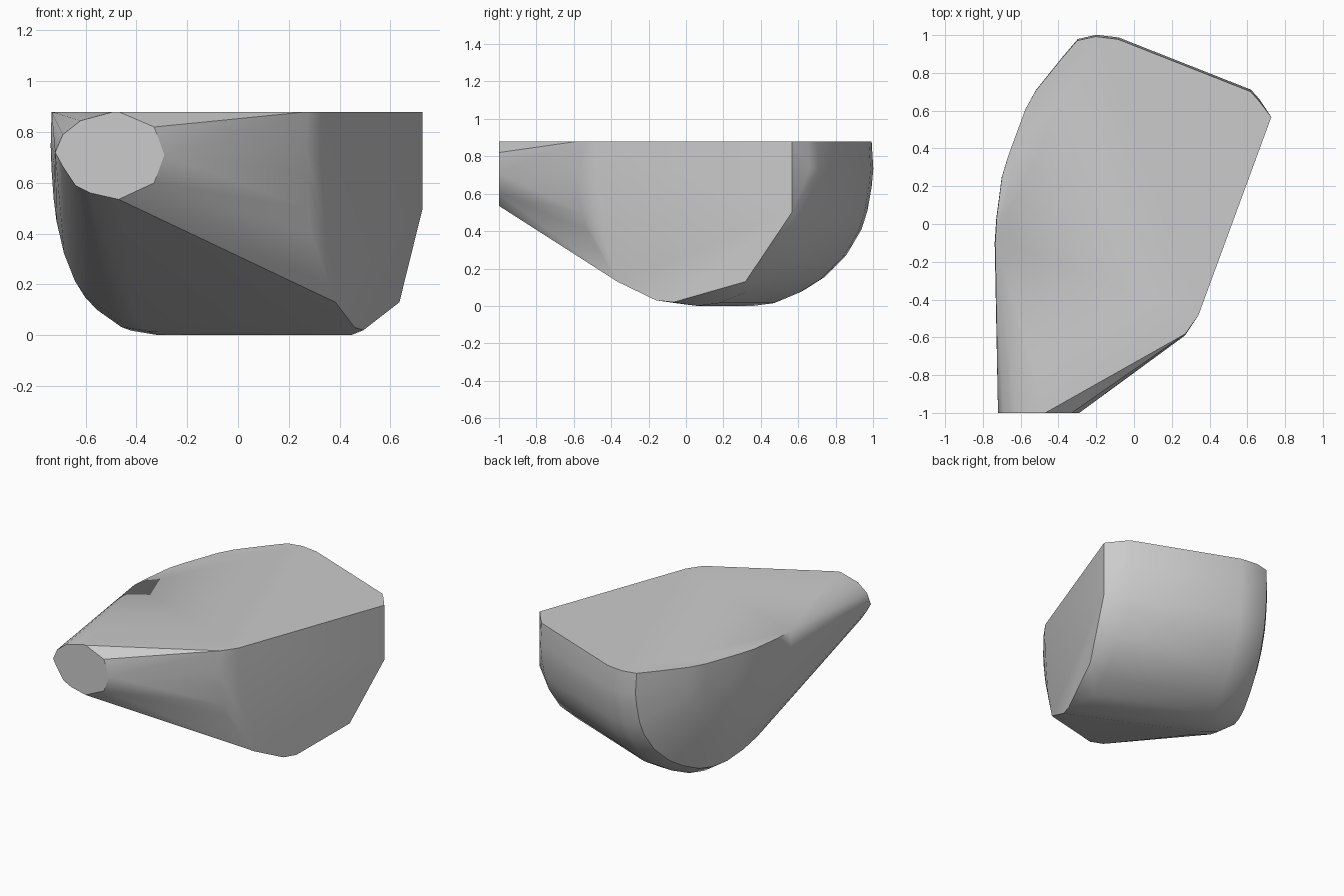
import bpy, bmesh, math
from mathutils import Vector

cube = bpy.data.objects.get("Cube")
if cube:
    bpy.data.objects.remove(cube, do_unlink=True)

TOP = 0.88
grey = bpy.data.materials.new("light_grey")
grey.use_nodes = True
colour = (0.6, 0.6, 0.6, 1)
grey.diffuse_color = colour
grey.node_tree.nodes["Principled BSDF"].inputs["Base Color"].default_value = colour

# Body frame: the drum runs along AXIS and is as wide as WIDE
ORIGIN = Vector((0.445, 0.06, 0))
AXIS = Vector((-0.93, 0.367, 0))
WIDE = Vector((0.345, 0.938, 0))


def place(s, t, z):
    return ORIGIN + AXIS * s + WIDE * t + Vector((0, 0, z))


points = []

# Flat side face, as (across, height)
side_face = [(0.575, TOP), (0.575, 0.5), (0.31, 0.13), (-0.1, 0.02), (-0.2, 0.03),
             (-0.42, 0.13), (-0.5, 0.35), (-0.54, 0.65), (-0.545, TOP)]
points += [place(-0.09, t, z) for t, z in side_face]

# Half-round drum, as (half width, depth below the rim)
profile = [(0.66, 0), (0.67, 0.15), (0.66, 0.25), (0.635, 0.38), (0.6, 0.48),
           (0.51, 0.62), (0.38, 0.74), (0.26, 0.81), (0.12, 0.865), (0, 0.88)]
# Rings along the drum, as (distance, width scale, depth scale, tilt)
rings = [(-0.03, 0.955, 0.96, 0.05), (0, 1, 1, 0.09), (0.814, 1, 1, 0),
         (0.93, 0.955, 0.98, 0), (1.035, 0.87, 0.9, -0.035),
         (1.075, 0.69, 0.75, -0.035), (1.135, 0.37, 0.45, -0.02),
         (1.147, 0.2, 0.2, 0)]
for s, width, deep, tilt in rings:
    for half, depth in profile:
        for t in (-half * width, half * width):
            points.append(place(s + tilt * t, t, TOP - depth * deep))

# Small flat nose at the front, as (x, z)
nose = [(-0.47, TOP), (-0.33, 0.82), (-0.29, 0.71), (-0.33, 0.6), (-0.47, 0.535),
        (-0.58, 0.56), (-0.64, 0.59), (-0.69, 0.665), (-0.72, 0.72),
        (-0.69, 0.79), (-0.62, 0.845), (-0.49, TOP)]
points += [Vector((x, -1, z)) for x, z in nose]

# Wrap everything in one convex shell
bm = bmesh.new()
for p in points:
    bm.verts.new(p)
bmesh.ops.remove_doubles(bm, verts=bm.verts[:], dist=0.002)
hull = bmesh.ops.convex_hull(bm, input=bm.verts[:], use_existing_faces=False)
spare = {g for g in hull["geom_interior"] + hull["geom_unused"]
         if isinstance(g, bmesh.types.BMVert)}
bmesh.ops.delete(bm, geom=list(spare), context="VERTS")
bmesh.ops.dissolve_limit(bm, angle_limit=math.radians(1),
                         verts=bm.verts[:], edges=bm.edges[:])
bmesh.ops.recalc_face_normals(bm, faces=bm.faces[:])

mesh = bpy.data.meshes.new("convex_shell")
bm.to_mesh(mesh)
bm.free()
mesh.materials.append(grey)
shell = bpy.data.objects.new("convex_shell", mesh)
bpy.context.collection.objects.link(shell)
bpy.ops.object.select_all(action="DESELECT")
shell.select_set(True)
bpy.context.view_layer.objects.active = shell
bpy.ops.object.shade_smooth_by_angle(angle=math.radians(35))
